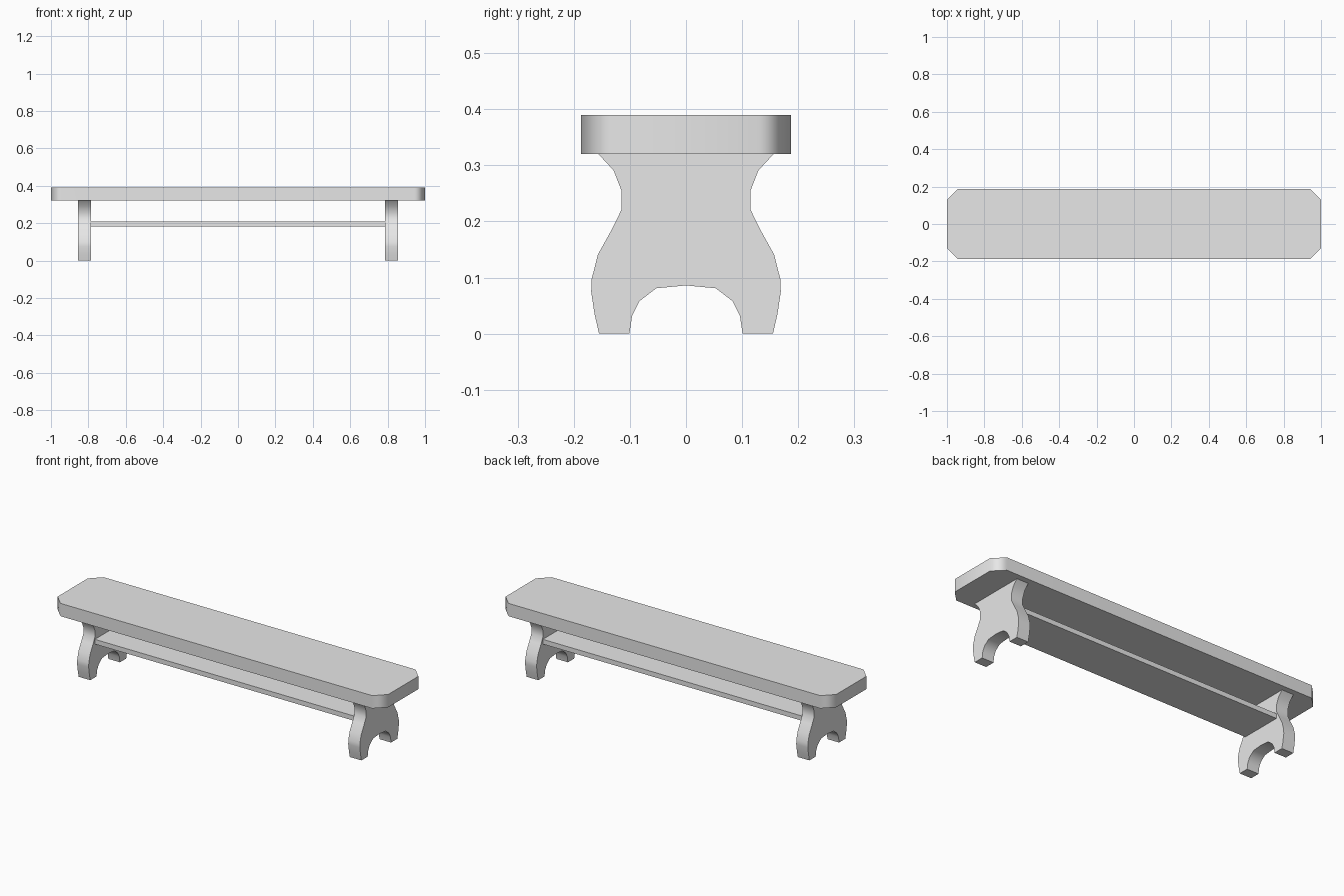
import bpy, bmesh
from math import radians
from mathutils import Vector

cube = bpy.data.objects.get("Cube")
if cube:
    bpy.data.objects.remove(cube, do_unlink=True)

grey = bpy.data.materials.new("plain_grey")
grey.use_nodes = True
grey.diffuse_color = (0.8, 0.8, 0.8, 1)
grey.node_tree.nodes["Principled BSDF"].inputs["Base Color"].default_value = (0.8, 0.8, 0.8, 1)


def extrude_outline(name, points, depth):
    """Extrude a closed planar outline into a solid, smooth along its curves."""
    bm = bmesh.new()
    face = bm.faces.new([bm.verts.new(p) for p in points])
    result = bmesh.ops.extrude_face_region(bm, geom=[face], use_keep_orig=True)
    moved = [g for g in result["geom"] if isinstance(g, bmesh.types.BMVert)]
    bmesh.ops.translate(bm, verts=moved, vec=Vector(depth))
    bmesh.ops.recalc_face_normals(bm, faces=bm.faces)
    mesh = bpy.data.meshes.new(name)
    bm.to_mesh(mesh)
    bm.free()
    mesh.materials.append(grey)
    obj = bpy.data.objects.new(name, mesh)
    bpy.context.collection.objects.link(obj)
    bpy.ops.object.select_all(action='DESELECT')
    obj.select_set(True)
    bpy.context.view_layer.objects.active = obj
    bpy.ops.object.shade_smooth_by_angle(angle=radians(50))
    weighted = obj.modifiers.new("weighted_normals", 'WEIGHTED_NORMAL')
    weighted.keep_sharp = True
    return obj


# Seat plank with clipped corners
L, W, C = 1.0, 0.187, 0.057
corner = [(L, W - C), (L - C, W)]
seat = corner + [(-x, y) for x, y in reversed(corner)]
seat += [(-x, -y) for x, y in seat]
extrude_outline("seat", [(x, y, 0.32) for x, y in seat], (0, 0, 0.07))

# Curved end legs: half outline from the arch crown, round the foot, up to the seat
half = [(0.053, 0.081), (0.083, 0.058), (0.096, 0.032), (0.101, 0),
        (0.155, 0), (0.163, 0.035), (0.169, 0.075), (0.168, 0.098),
        (0.157, 0.141), (0.131, 0.188), (0.115, 0.221), (0.115, 0.255),
        (0.129, 0.291), (0.156, 0.32)]
outline = [(0, 0.086)] + half + [(-y, z) for y, z in reversed(half)]
for side, x in (("left", 0.785), ("right", -0.855)):
    extrude_outline(side + "_leg", [(x, y, z) for y, z in outline], (0.07, 0, 0))

# Stretcher shelf between the legs
shelf = [(0.785, 0.115), (-0.785, 0.115), (-0.785, -0.115), (0.785, -0.115)]
extrude_outline("shelf", [(x, y, 0.182) for x, y in shelf], (0, 0, 0.026))
